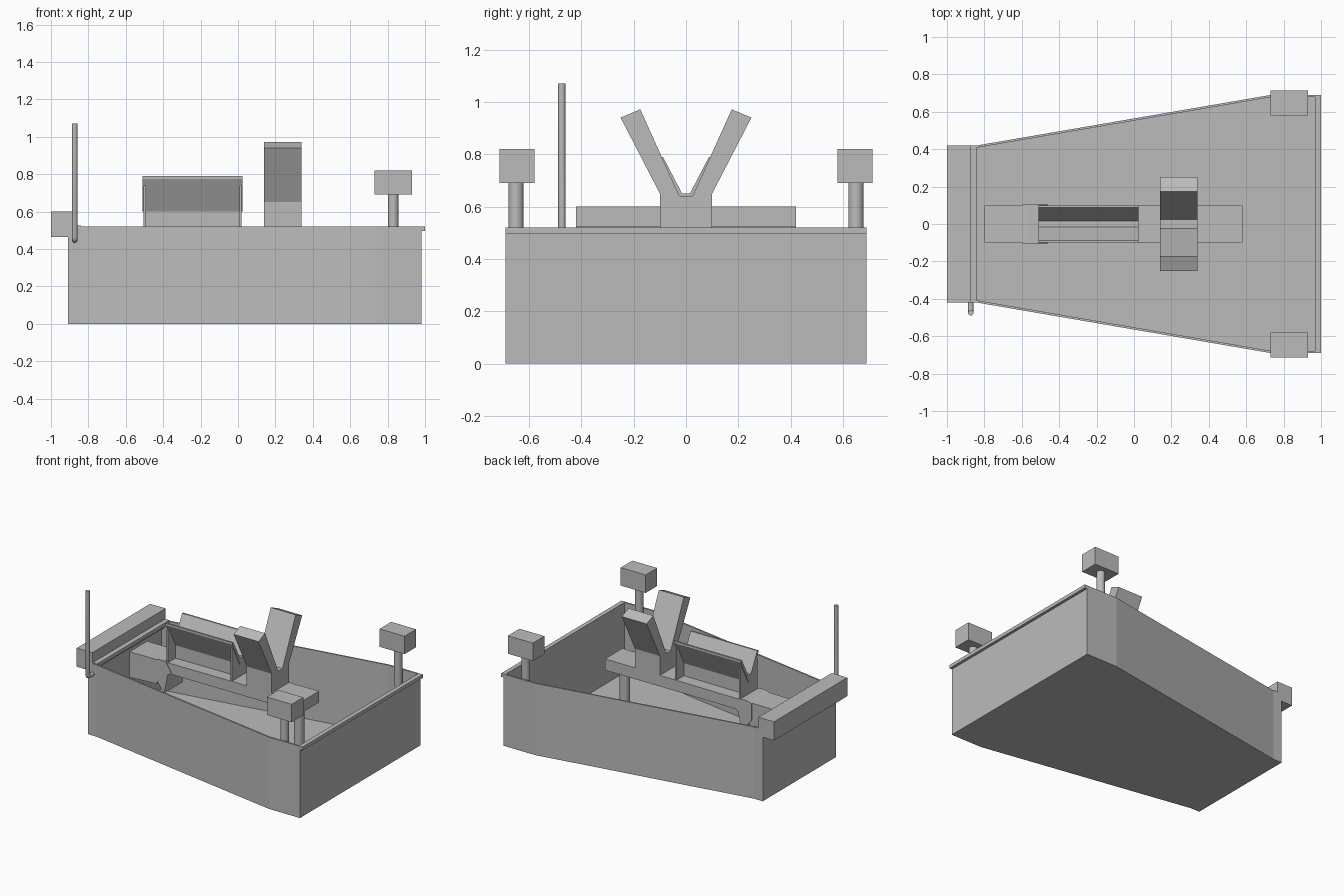
import bpy, bmesh
from mathutils import Vector

cube = bpy.data.objects.get("Cube")
if cube:
    bpy.data.objects.remove(cube, do_unlink=True)

grey = bpy.data.materials.new("plain_grey")
grey.use_nodes = True
COLOUR = (0.5, 0.5, 0.5, 1)
grey.diffuse_color = COLOUR
for node in grey.node_tree.nodes:
    if node.type == 'BSDF_PRINCIPLED':
        node.inputs["Base Color"].default_value = COLOUR


def finish(bm, name):
    bmesh.ops.recalc_face_normals(bm, faces=bm.faces[:])
    mesh = bpy.data.meshes.new(name)
    bm.to_mesh(mesh)
    bm.free()
    mesh.materials.append(grey)
    obj = bpy.data.objects.new(name, mesh)
    bpy.context.collection.objects.link(obj)
    return obj


def prism(name, points, start, end, axis):
    """Extrude a 2D profile along x (points are y, z) or y (points are x, z)."""
    bm = bmesh.new()
    place = (lambda p, d: (d, *p)) if axis == 'x' else (lambda p, d: (p[0], d, p[1]))
    face = bm.faces.new([bm.verts.new(place(p, start)) for p in points])
    new = bmesh.ops.extrude_face_region(bm, geom=[face])["geom"]
    shift = Vector(place((0, 0), end - start))
    bmesh.ops.translate(bm, vec=shift, verts=[v for v in new if isinstance(v, bmesh.types.BMVert)])
    return finish(bm, name)


def box(name, x, y, z):
    return prism(name, [(y[0], z[0]), (y[1], z[0]), (y[1], z[1]), (y[0], z[1])], x[0], x[1], 'x')


def post(name, x, y, z, radius):
    bpy.ops.mesh.primitive_cylinder_add(vertices=24, radius=radius, depth=z[1] - z[0],
                                        location=(x, y, sum(z) / 2))
    obj = bpy.context.object
    obj.name = name
    obj.data.materials.append(grey)
    bpy.ops.object.shade_smooth_by_angle()


def mirrored(half):
    return half + [(-y, z) for y, z in reversed(half)]


# Open tray with thin walls, wider at one end
def ring(bm, inset, z):
    half = [(-0.91 + inset, 0.42 - inset), (-0.84, 0.42 - inset),
            (0.73, 0.69 - inset), (0.98 - inset, 0.69 - inset)]
    return [bm.verts.new((x, y, z)) for x, y in half + [(x, -y) for x, y in reversed(half)]]


bm = bmesh.new()
rings = [ring(bm, 0, 0), ring(bm, 0, 0.52), ring(bm, 0.012, 0.52), ring(bm, 0.012, 0.012)]
for low, high in zip(rings, rings[1:]):
    for i in range(len(low)):
        j = (i + 1) % len(low)
        bm.faces.new((low[i], low[j], high[j], high[i]))
bm.faces.new(rings[0])
bm.faces.new(rings[-1])
finish(bm, "tray")

# Rim strips and end bar
box("wide_end_rim", (0.97, 1.0), (-0.69, 0.69), (0.495, 0.52))
box("narrow_end_rim", (-0.88, -0.84), (-0.415, 0.415), (0.5, 0.526))
box("end_bar", (-1.0, -0.875), (-0.42, 0.42), (0.465, 0.6))

# Thin mast with a bent foot fixed to the side
curve = bpy.data.curves.new("mast", 'CURVE')
curve.dimensions = '3D'
curve.bevel_depth = 0.015
curve.bevel_resolution = 3
curve.use_fill_caps = True
path = [(-0.4, 0.447), (-0.46, 0.447), (-0.471, 0.451), (-0.475, 0.462), (-0.475, 1.07)]
spline = curve.splines.new('POLY')
spline.points.add(len(path) - 1)
for point, (y, z) in zip(spline.points, path):
    point.co = (-0.873, y, z, 1)
curve.materials.append(grey)
bpy.context.collection.objects.link(bpy.data.objects.new("mast", curve))

# Boxes on posts at the wide corners
for side, s in (("left", 1), ("right", -1)):
    box(side + "_corner_box", (0.73, 0.93), sorted((s * 0.58, s * 0.713)), (0.69, 0.82))
    post(side + "_corner_post", 0.83, s * 0.65, (0.41, 0.7), 0.029)

# Central beam, deeper at the narrow end, and its support
prism("beam", [(-0.8, 0.505), (0.58, 0.512), (0.58, 0.43), (-0.58, 0.43), (-0.58, 0.33),
               (-0.8, 0.32)], -0.1, 0.1, 'y')
prism("beam_bracket", [(-0.6, 0.505), (-0.6, 0.385), (-0.52, 0.28), (-0.49, 0.42), (-0.46, 0.44),
                       (-0.51, 0.515), (-0.565, 0.515)], -0.105, 0.105, 'y')
post("beam_support", 0.49, 0, (0.01, 0.44), 0.035)

# V-shaped trough on a thin spine with end plates
prism("trough", mirrored([(0.012, 0.6), (0.1, 0.775), (0.1, 0.79), (0.088, 0.79), (0.015, 0.65)]),
      -0.51, 0.025, 'x')
box("trough_spine", (-0.5, 0.015), (-0.012, 0.012), (0.5, 0.61))
for name, x in (("narrow", -0.505), ("wide", 0.008)):
    prism(name + "_end_plate", mirrored([(0.098, 0.5), (0.098, 0.74), (0.08, 0.74), (0.012, 0.61)]),
          x, x + 0.012, 'x')

# Forked cradle block
prism("fork", mirrored([(0.1, 0.44), (0.1, 0.65), (0.25, 0.94), (0.175, 0.972), (0.025, 0.64)]),
      0.14, 0.34, 'x')
